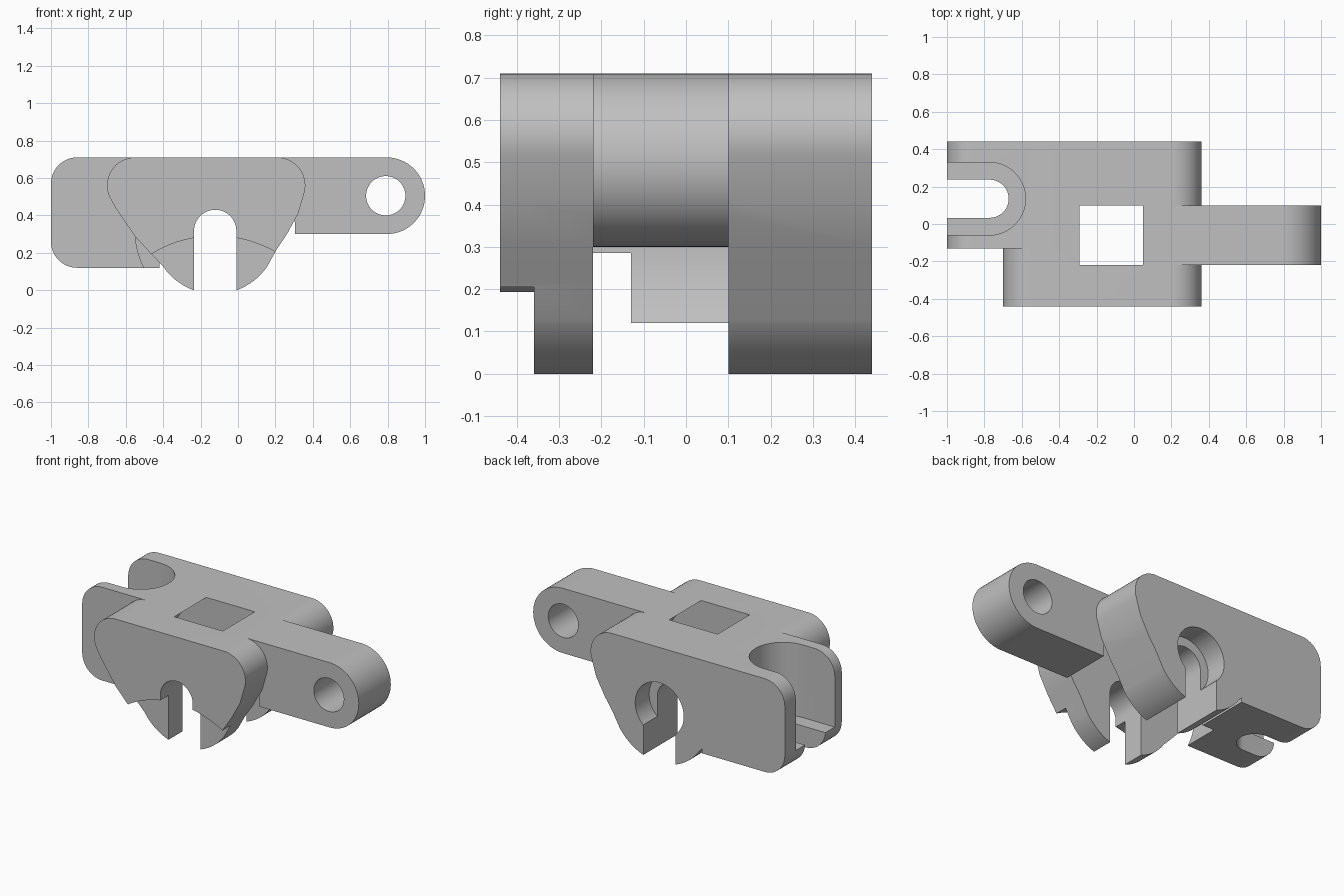
import bpy
import math

if "Cube" in bpy.data.objects:
    bpy.data.objects.remove(bpy.data.objects["Cube"], do_unlink=True)

grey = bpy.data.materials.new("plain_grey")
grey.use_nodes = True
colour = (0.53, 0.53, 0.53, 1)
grey.diffuse_color = colour
grey.node_tree.nodes["Principled BSDF"].inputs["Base Color"].default_value = colour

AXLE = (-0.122, 0.317)   # x, z of the axle centre
LOW, HIGH = -1, 2        # well outside the model, for cutters


def arc(centre, radius, start, end, steps=16):
    angles = [math.radians(start + (end - start) * i / steps) for i in range(steps + 1)]
    return [(centre[0] + radius * math.cos(a), centre[1] + radius * math.sin(a)) for a in angles]


def prism(name, outline, low, high, axis="y"):
    """Extrude an outline, given as (x, z) along y or as (x, y) along z."""
    place = (lambda p, d: (p[0], d, p[1])) if axis == "y" else (lambda p, d: (p[0], p[1], d))
    n = len(outline)
    verts = [place(p, d) for d in (low, high) for p in outline]
    sides = [(i, (i + 1) % n, (i + 1) % n + n, i + n) for i in range(n)]
    mesh = bpy.data.meshes.new(name)
    mesh.from_pydata(verts, [], [tuple(range(n))[::-1], tuple(range(n, 2 * n))] + sides)
    if axis == "y":
        mesh.flip_normals()
    mesh.materials.append(grey)
    obj = bpy.data.objects.new(name, mesh)
    bpy.context.collection.objects.link(obj)
    return obj


def combine(target, other, operation):
    """Apply a boolean and discard the second solid."""
    bpy.ops.object.select_all(action="DESELECT")
    bpy.context.view_layer.objects.active = target
    target.select_set(True)
    mod = target.modifiers.new(operation, "BOOLEAN")
    mod.operation, mod.object, mod.solver = operation, other, "EXACT"
    bpy.ops.object.modifier_apply(modifier=mod.name)
    bpy.data.objects.remove(other, do_unlink=True)


def side_slot(centre_y, radius, centre_x, low, name):
    """Upright U-shaped cutter, open towards -x."""
    outline = arc((centre_x, centre_y), radius, -90, 90, 32)
    outline += [(-1.2, centre_y + radius), (-1.2, centre_y - radius)]
    return prism(name, outline, low, HIGH, "z")


# Main body: rounded top corners, bowed flanks, round underside
body_outline = arc((0.21, 0.56), 0.15, 90, -20)
body_outline += [(0.322, 0.41), (0.262, 0.30), (0.205, 0.215)]
body_outline += arc(AXLE, 0.337, -34, -146, 40)
body_outline += [(-0.467, 0.197), (-0.55, 0.287), (-0.655, 0.44)]
body_outline += arc((-0.55, 0.56), 0.15, 205, 90)
bracket = prism("bracket_body", body_outline, -0.44, 0.44)

# Side block with rounded outer corners
block_outline = [(-0.42, 0.12), (-0.42, 0.71)]
block_outline += arc((-0.86, 0.57), 0.14, 90, 180) + arc((-0.86, 0.26), 0.14, 180, 270)
combine(bracket, prism("side_block", block_outline[::-1], -0.13, 0.44), "UNION")

# Arm with rounded end
arm_outline = [(0.1, 0.71), (0.1, 0.3)] + arc((0.795, 0.505), 0.205, -90, 90, 32)
combine(bracket, prism("arm", arm_outline, -0.22, 0.10), "UNION")

# Slot for the axle, open downwards
axle_slot = arc(AXLE, 0.113, 0, 180, 32) + [(AXLE[0] - 0.113, -0.5), (AXLE[0] + 0.113, -0.5)]
cutters = [
    prism("arm_hole", arc((0.79, 0.505), 0.105, 0, 354, 59), LOW, HIGH),
    prism("wheel_gap", arc(AXLE, 0.428, 0, 357, 119), -0.22, 0.10),
    prism("axle_slot", axle_slot, LOW, HIGH),
    prism("rear_counterbore", arc(AXLE, 0.17, 0, 354, 59), 0.30, HIGH),
    prism("front_recess", arc((AXLE[0], -0.36), 0.65, 0, 357, 119), LOW, -0.36),
    side_slot(0.135, 0.195, -0.775, 0.25, "wide_pocket"),
    side_slot(0.135, 0.102, -0.772, LOW, "narrow_slot"),
]
for cutter in cutters:
    combine(bracket, cutter, "DIFFERENCE")

bpy.ops.object.shade_smooth_by_angle(angle=math.radians(25))
